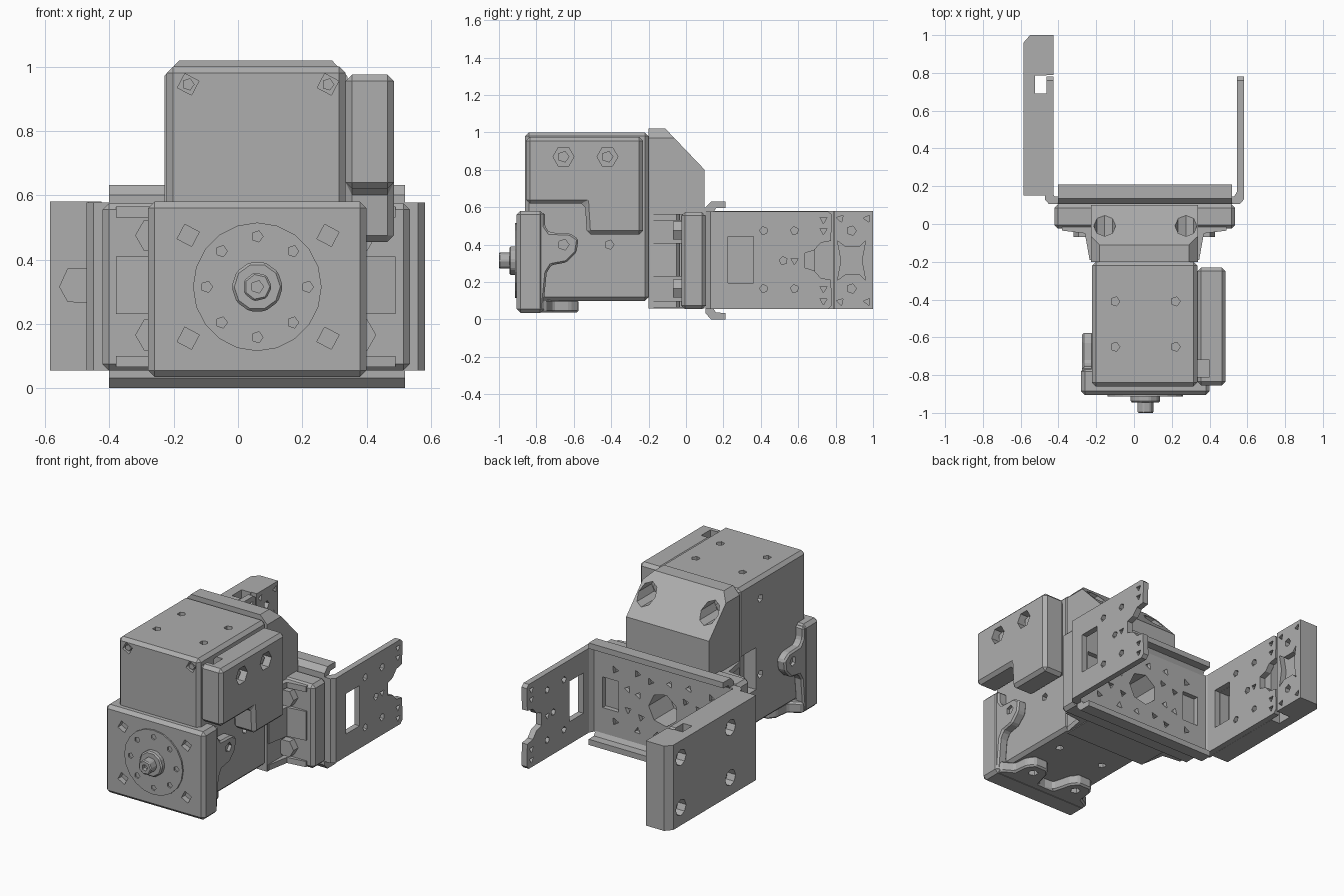
import bpy, bmesh, math

cube = bpy.data.objects.get("Cube")
if cube:
    bpy.data.objects.remove(cube)

grey = bpy.data.materials.new("plain grey")
grey.use_nodes = True
grey.diffuse_color = (0.42, 0.42, 0.42, 1)
grey.node_tree.nodes["Principled BSDF"].inputs["Base Color"].default_value = grey.diffuse_color

MID = 0.055            # shared centre line of the mechanism
MAP = {"x": lambda u, v, w: (w, u, v),
       "y": lambda u, v, w: (u, w, v),
       "z": lambda u, v, w: (u, v, w)}


def rect(u0, u1, v0, v1):
    return [(u0, v0), (u1, v0), (u1, v1), (u0, v1)]


def ngon(u, v, r, n, turn=0.0):
    return [(u + r * math.cos(turn + math.tau * i / n),
             v + r * math.sin(turn + math.tau * i / n)) for i in range(n)]


def build(name, prisms):
    """One mesh from prisms given as (axis, outline, start, end)."""
    bm = bmesh.new()
    for axis, pts, a, b in prisms:
        low = [bm.verts.new(MAP[axis](u, v, a)) for u, v in pts]
        high = [bm.verts.new(MAP[axis](u, v, b)) for u, v in pts]
        bm.faces.new(low)
        bm.faces.new(high)
        for i in range(len(pts)):
            j = (i + 1) % len(pts)
            bm.faces.new((low[i], low[j], high[j], high[i]))
    bmesh.ops.recalc_face_normals(bm, faces=bm.faces)
    mesh = bpy.data.meshes.new(name)
    bm.to_mesh(mesh)
    bm.free()
    mesh.materials.append(grey)
    obj = bpy.data.objects.new(name, mesh)
    bpy.context.collection.objects.link(obj)
    return obj


def part(name, prisms, bevel=0, cuts=()):
    """Build a part, chamfer its edges, then carve the listed prisms."""
    obj = build(name, prisms)
    if bevel:
        mod = obj.modifiers.new("chamfer", "BEVEL")
        mod.width, mod.segments, mod.limit_method = bevel, 1, "ANGLE"
    if cuts:
        cutter = build(name + " cutter", cuts)
        cutter.hide_render = True
        cutter.hide_viewport = False
        mod = obj.modifiers.new("carve", "BOOLEAN")
        mod.operation, mod.solver, mod.object = "DIFFERENCE", "EXACT", cutter
    if obj.modifiers:
        bpy.context.view_layer.update()
        graph = bpy.context.evaluated_depsgraph_get()
        mesh = bpy.data.meshes.new_from_object(obj.evaluated_get(graph))
        obj.modifiers.clear()
        obj.data = mesh
    if cuts:
        bpy.data.objects.remove(cutter)
    return obj


def mirrored(pts):
    return [(2 * MID - u, v) for u, v in pts]


# Motor housing with small screw holes and a cable window
cuts = [("z", ngon(x, y, 0.025, 5), 0.96, 1.1) for x in (-0.1, 0.22) for y in (-0.41, -0.65)]
cuts += [("z", ngon(x, -0.41, 0.025, 5), 0, 0.14) for x in (-0.1, 0.22)]
cuts += [("x", ngon(-0.41, z, 0.025, 5), a, b) for z in (0.4, 0.87)
         for a, b in ((-0.3, -0.19), (0.3, 0.4))]
cuts += [("y", ngon(x, 0.945, 0.035, 4, 0.3), -0.9, -0.83) for x in (-0.155, 0.28)]
cuts += [("x", rect(-0.37, -0.22, 0.32, 0.58), -0.3, -0.14)]
part("motor_housing", [("z", rect(-0.222, 0.335, -0.86, -0.2), 0.1, 1.0)], 0.02, cuts)
for x in (-0.155, 0.28):
    part("housing_screw", [("y", ngon(x, 0.945, 0.02, 5), -0.855, -0.8)])

# Stepped connector cover on the housing side
step = [(-0.855, 0.62), (-0.54, 0.62), (-0.53, 0.455), (-0.23, 0.455), (-0.23, 0.975), (-0.855, 0.975)]
cuts = [("x", ngon(y, 0.87, 0.056, 6), 0.43, 0.6) for y in (-0.655, -0.42)]
cuts += [("z", rect(0.3, 0.40, -0.81, -0.72), 0.9, 1.1)]
part("connector_cover", [("x", step, 0.335, 0.485)], 0.02, cuts)
for y in (-0.655, -0.42):
    part("cover_screw", [("x", ngon(y, 0.87, 0.032, 5), 0.42, 0.455)])

# Front bracket block, its side lobes and its lower lobes
corner_spots = [(x, z) for x in (-0.155, 0.28) for z in (0.155, 0.475)]
cuts = [("y", ngon(x, z, 0.036, 4, 0.3), -0.95, -0.87) for x, z in corner_spots]
part("front_bracket", [("y", rect(-0.28, 0.4, 0.035, 0.58), -0.905, -0.76)], 0.02, cuts)
lobe = [(-0.8, 0.05), (-0.765, 0.05), (-0.745, 0.25), (-0.72, 0.29), (-0.64, 0.305), (-0.585, 0.36),
        (-0.575, 0.43), (-0.62, 0.46), (-0.73, 0.465), (-0.755, 0.5), (-0.755, 0.57), (-0.8, 0.57)]
for side, a, b in (("right", -0.275, -0.215), ("left", 0.33, 0.395)):
    part(side + "_bracket_lobe", [("x", lobe, a, b)], 0.01,
         [("x", ngon(-0.655, 0.4, 0.03, 5), a - 0.1, a + 0.02), ("x", ngon(-0.655, 0.4, 0.03, 5), b - 0.02, b + 0.1)])
half = [(MID, -0.8), (MID, -0.74), (0.11, -0.73), (0.14, -0.62), (0.175, -0.575), (0.265, -0.575),
        (0.3, -0.62), (0.31, -0.71), (0.38, -0.75), (0.38, -0.8)]
lower = half + mirrored(half)[::-1]
lower = [p for i, p in enumerate(lower) if p != lower[i - 1]]
lower = [p for p in lower if p != (MID, -0.8)]
part("lower_bracket_lobes", [("z", lower, 0.037, 0.105)], 0.01,
     [("z", ngon(x, -0.65, 0.03, 5), 0, 0.07) for x in (-0.1, 0.22)])

# Output horn with its screw circle and hub
HORN = (0.06, 0.315)
cuts = [("y", ngon(x, z, 0.018, 5), -0.95, -0.902) for x, z in ngon(*HORN, 0.157, 8)]
part("output_horn", [("y", ngon(*HORN, 0.2, 20), -0.914, -0.89)], 0, cuts)
part("horn_hub", [("y", ngon(*HORN, 0.08, 10), -0.945, -0.9)], 0.008)
part("hub_bolt", [("y", ngon(*HORN, 0.046, 7), -1.0, -0.93)], 0.006,
     [("y", ngon(*HORN, 0.02, 5), -1.1, -0.975)])

# Rear column with a sloped back, clipped top corners and screw bores
slope = [(-0.2, 0.06), (0.1, 0.06), (0.1, 0.8), (-0.11, 1.02), (-0.2, 1.02)]
clip = [(0.29, 1.05), (0.29, 1.022), (0.345, 0.965), (0.4, 0.965), (0.4, 1.05)]
cuts = [("y", c, -0.3, 0.2) for c in (clip, mirrored(clip))]
cuts += [("y", ngon(x, 0.915, 0.058, 8), -0.14, 0.2) for x in (-0.155, 0.275)]
cuts += [("y", ngon(MID, 0.315, 0.1, 7), -0.05, 0.2)]
part("rear_column", [("x", slope, -0.228, 0.34)], 0, cuts)
for x in (-0.155, 0.275):
    part("column_screw", [("y", ngon(x, 0.915, 0.03, 5), -0.17, -0.11)])

# Rear flange, its side ribs and nuts
part("rear_flange", [("y", rect(-0.422, 0.535, 0.055, 0.575), -0.025, 0.105)], 0.02,
     [("y", ngon(MID, 0.315, 0.1, 7), -0.05, 0.2)])
rib = [(0.3, -0.19), (0.345, -0.19), (0.37, -0.05), (0.49, -0.035), (0.49, 0.0), (0.3, 0.0)]
for z0, z1 in ((0.065, 0.1), (0.23, 0.41), (0.53, 0.565)):
    part("left_rib", [("z", rib, z0, z1)])
    part("right_rib", [("z", mirrored(rib), z0, z1)])
for x in (0.375, 2 * MID - 0.375):
    for z in (0.165, 0.475):
        part("flange_nut", [("y", ngon(x, z, 0.055, 6), -0.07, 0)])

# Frame base plate: channel with upper and lower lips, perforated
edge = [(0.105, 0.315), (0.105, 0.6), (0.135, 0.632), (0.21, 0.632), (0.21, 0.597), (0.16, 0.595),
        (0.145, 0.57), (0.145, 0.315)]
channel = edge + [(y, 0.632 - z) for y, z in edge[-2:0:-1]]
holes = [("y", ngon(x, z, 0.024, 3, i), 0.12, 0.2)
         for r, n in ((0.175, 8), (0.25, 12)) for i, (x, z) in enumerate(ngon(MID, 0.315, r, n, 0.26))
         if abs(z - 0.315) < 0.22]
holes += [("y", ngon(MID + sx * 0.33, 0.315 + sz * 0.16, 0.025, 3, sx), 0.12, 0.2)
          for sx in (-1, 1) for sz in (-1, 1)]
holes += [("y", ngon(MID, 0.315, 0.1, 7), 0.05, 0.2)]
holes += [("y", rect(x - 0.055, x + 0.055, 0.22, 0.41), 0.115, 0.2) for x in (MID - 0.36, MID + 0.36)]
part("frame_base", [("x", channel, -0.402, 0.52)], 0, holes)

# Frame arms with bent corners, notched ends, windows and holes
bend = [(0.51, 0.105), (0.56, 0.105), (0.582, 0.13), (0.582, 0.17), (0.545, 0.17), (0.53, 0.145), (0.51, 0.145)]
notch = [(0.775, 0.42), (0.72, 0.41), (0.685, 0.37), (0.635, 0.355)]
arm = [(0.16, 0.055), (0.76, 0.055), (0.78, 0.075)] + [(y, 0.632 - z) for y, z in notch]
arm += notch[::-1] + [(0.78, 0.56), (0.76, 0.578), (0.16, 0.578)]
spots = [(y, z, 5) for y in (0.415, 0.58) for z in (0.165, 0.475)] + [(0.52, 0.315, 5), (0.58, 0.315, 3)]
spots += [(0.735, z, 3) for z in (0.1, 0.165, 0.475, 0.535)]
for side, a, b, shape in (("left", 0.545, 0.582, bend), ("right", -0.462, -0.425, mirrored(bend))):
    cuts = [("x", ngon(y, z, 0.022, n, 0.5), a - 0.1, b + 0.1) for y, z, n in spots]
    cuts += [("x", rect(0.225, 0.36, 0.195, 0.445), a - 0.1, b + 0.1)]
    part(side + "_frame_arm", [("x", arm, a, b)], 0, cuts)
    part(side + "_frame_bend", [("z", shape, 0.055, 0.578)])

# Thick end block outside the right arm
outline = [(-0.585, 0.15), (-0.463, 0.15), (-0.463, 0.79), (-0.425, 0.79), (-0.425, 1.0), (-0.55, 1.0), (-0.585, 0.96)]
cuts = [("z", rect(-0.525, -0.44, 0.69, 0.785), 0.0, 0.7)]
cuts += [("x", ngon(y, z, 0.05, 8), -0.7, -0.53) for y in (0.4, 0.885) for z in (0.165, 0.475)]
cuts += [("x", ngon(0.885, z, 0.026, 5), -0.54, -0.3) for z in (0.165, 0.475)]
cuts += [("x", [(0.81, 0.21), (0.85, 0.24), (0.93, 0.24), (0.96, 0.21), (0.94, 0.315), (0.96, 0.42),
                (0.93, 0.39), (0.85, 0.39), (0.81, 0.42), (0.83, 0.315)], -0.46, -0.3)]
cuts += [("x", ngon(y, z, 0.022, 3, y), -0.45, -0.3) for y in (0.825, 0.97) for z in (0.095, 0.54)]
cuts += [("x", rect(0.225, 0.36, 0.195, 0.445), -0.53, -0.3)]
cuts += [("y", [(-0.4, 0.26), (-0.53, 0.27), (-0.555, 0.315), (-0.53, 0.37), (-0.4, 0.37)], 0.1, 0.2)]
part("end_block", [("z", outline, 0.055, 0.58)], 0, cuts)
